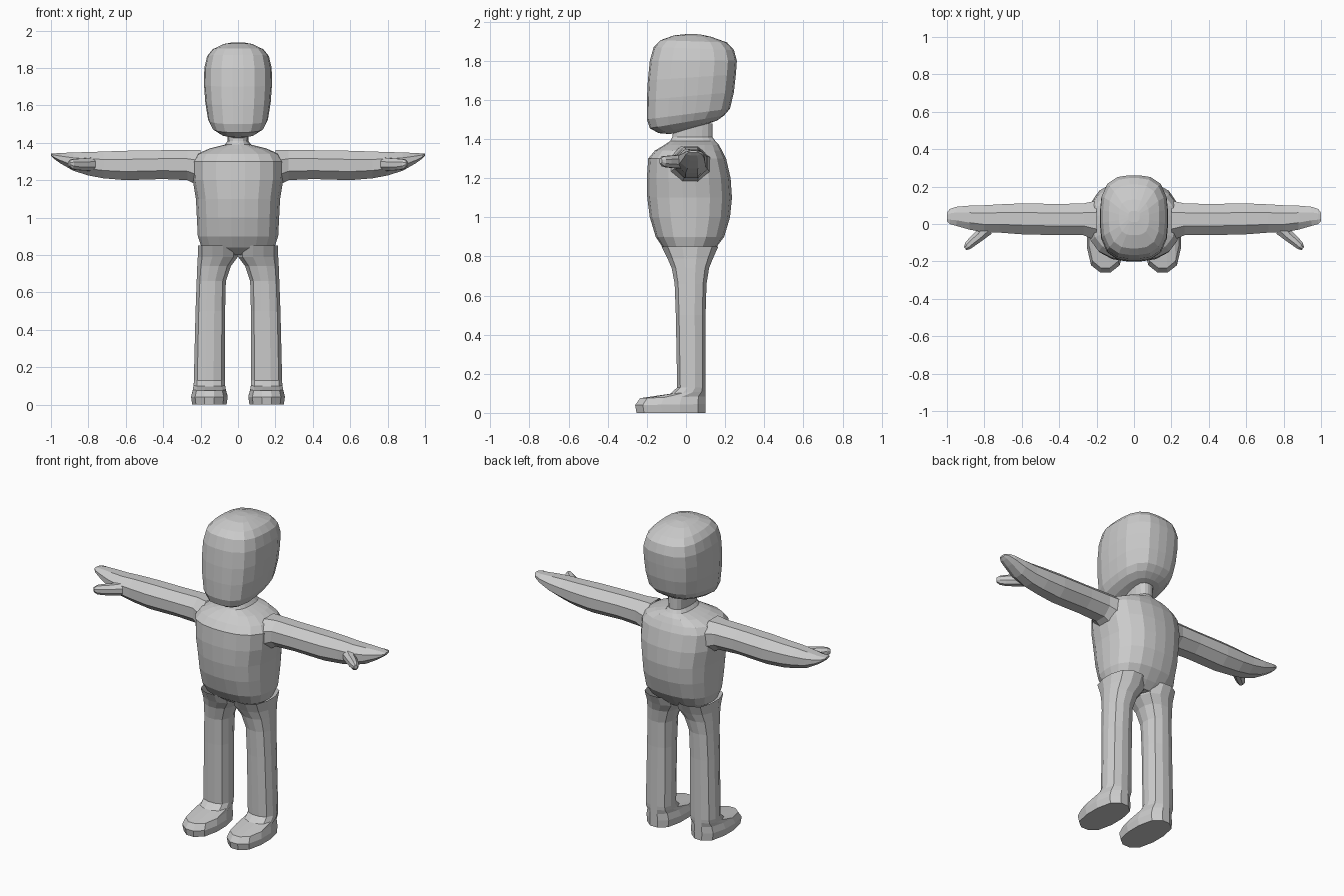
import bpy, bmesh
from math import cos, sin, tau
from mathutils import Vector


def section(sides, power):
    """Rounded-box outline scaled to fill -1..1 in both directions."""
    pts = []
    for k in range(sides):
        a = tau * (k + 0.5) / sides
        c, s = cos(a), sin(a)
        r = (abs(c) ** power + abs(s) ** power) ** (-1 / power)
        pts.append((c * r, s * r))
    mx = max(p[0] for p in pts)
    my = max(p[1] for p in pts)
    return [(x / mx, y / my) for x, y in pts]


def loft(name, rings, sides, power, caps=(True, True), mirror=False):
    """Skin rings given as (centre, half axis u, half axis v)."""
    bm = bmesh.new()
    outline = section(sides, power)
    loops = []
    for c, u, v in rings:
        c, u, v = Vector(c), Vector(u), Vector(v)
        loops.append([bm.verts.new(c + u * a + v * b) for a, b in outline])
    for lo, hi in zip(loops, loops[1:]):
        for i in range(sides):
            j = (i + 1) % sides
            bm.faces.new((lo[i], lo[j], hi[j], hi[i]))
    if caps[0]:
        bm.faces.new(loops[0][::-1])
    if caps[1]:
        bm.faces.new(loops[-1])
    # loop winding depends on the axis order, so flip where needed
    u, v = Vector(rings[0][1]), Vector(rings[0][2])
    if u.cross(v).dot(Vector(rings[-1][0]) - Vector(rings[0][0])) < 0:
        bmesh.ops.reverse_faces(bm, faces=bm.faces[:])
    mesh = bpy.data.meshes.new(name)
    bm.to_mesh(mesh)
    bm.free()
    ob = bpy.data.objects.new(name, mesh)
    bpy.context.collection.objects.link(ob)
    if mirror:
        ob.modifiers.new("Mirror", "MIRROR")  # across x by default
    return ob


def upright(cx, hw, yf, zf, yb, zb):
    """Ring around z, from a front point to a back point."""
    return ((cx, (yf + yb) / 2, (zf + zb) / 2), (hw, 0, 0),
            (0, (yb - yf) / 2, (zb - zf) / 2))


# Torso running up into the neck
torso = [(0.14, -0.06, 0.11, 0.80), (0.195, -0.115, 0.15, 0.84),
         (0.215, -0.155, 0.195, 0.90), (0.22, -0.185, 0.225, 1.0),
         (0.225, -0.198, 0.235, 1.1), (0.242, -0.2, 0.228, 1.2),
         (0.245, -0.193, 0.205, 1.3), (0.22, -0.16, 0.185, 1.34),
         (0.15, -0.11, 0.168, 1.37), (0.07, -0.08, 0.15, 1.39),
         (0.055, -0.07, 0.135, 1.41), (0.06, -0.06, 0.135, 1.48)]
loft("torso", [upright(0, w, f, z, b, z) for w, f, b, z in torso],
     20, 2.6, (True, False))

# Head with a sloping jaw line
head = [(0.05, -0.08, 1.425, 0.12, 1.48), (0.10, -0.14, 1.43, 0.16, 1.495),
        (0.14, -0.185, 1.455, 0.195, 1.52), (0.16, -0.2, 1.50, 0.225, 1.555),
        (0.175, -0.2, 1.60, 0.245, 1.64), (0.182, -0.195, 1.70, 0.255, 1.73),
        (0.18, -0.185, 1.80, 0.26, 1.80), (0.165, -0.165, 1.87, 0.245, 1.855),
        (0.135, -0.13, 1.905, 0.21, 1.893), (0.08, -0.06, 1.93, 0.13, 1.922),
        (0.03, 0.01, 1.937, 0.07, 1.935)]
loft("head", [upright(0, *r) for r in head], 20, 3.0)

# Legs and feet in one skin, from the sole up to the hip
leg = [(0.153, 0.092, -0.253, 0.0, 0.10, 0.0), (0.153, 0.098, -0.26, 0.04, 0.10, 0.045),
       (0.153, 0.088, -0.235, 0.075, 0.10, 0.085), (0.153, 0.084, -0.08, 0.098, 0.10, 0.11),
       (0.153, 0.083, -0.045, 0.13, 0.10, 0.13), (0.148, 0.079, -0.052, 0.5, 0.10, 0.5),
       (0.143, 0.078, -0.058, 0.66, 0.105, 0.66), (0.128, 0.09, -0.073, 0.74, 0.118, 0.74),
       (0.108, 0.107, -0.095, 0.79, 0.138, 0.79), (0.108, 0.107, -0.125, 0.85, 0.165, 0.85)]
loft("leg_and_foot", [upright(*r) for r in leg], 12, 2.7, (True, False), True)

# Arms tapering into mitten hands
arm = [(0.2, -0.09, 0.125, 1.165, 1.362), (0.27, -0.06, 0.11, 1.2, 1.362),
       (0.4, -0.06, 0.107, 1.206, 1.36), (0.6, -0.055, 0.11, 1.2, 1.357),
       (0.72, -0.046, 0.105, 1.21, 1.353), (0.8, -0.045, 0.1, 1.225, 1.35),
       (0.88, -0.03, 0.098, 1.25, 1.348), (0.95, -0.01, 0.092, 1.29, 1.345),
       (0.985, 0.0, 0.08, 1.315, 1.343), (1.0, 0.015, 0.06, 1.33, 1.341)]
loft("arm", [((x, (a + b) / 2, (c + d) / 2), (0, (b - a) / 2, 0), (0, 0, (d - c) / 2))
             for x, a, b, c, d in arm], 8, 2.2, (False, True), True)

# Thumbs pointing forward and outward
side = Vector((0.6, 0.8, 0))
thumb = [(0.785, -0.02, 1.285, 0.04, 0.036), (0.825, -0.062, 1.284, 0.03, 0.032),
         (0.865, -0.095, 1.284, 0.026, 0.03), (0.89, -0.118, 1.286, 0.021, 0.025),
         (0.903, -0.131, 1.288, 0.01, 0.013)]
loft("thumb", [((x, y, z), side * w, (0, 0, h)) for x, y, z, w, h in thumb],
     8, 2.2, (False, True), True)
